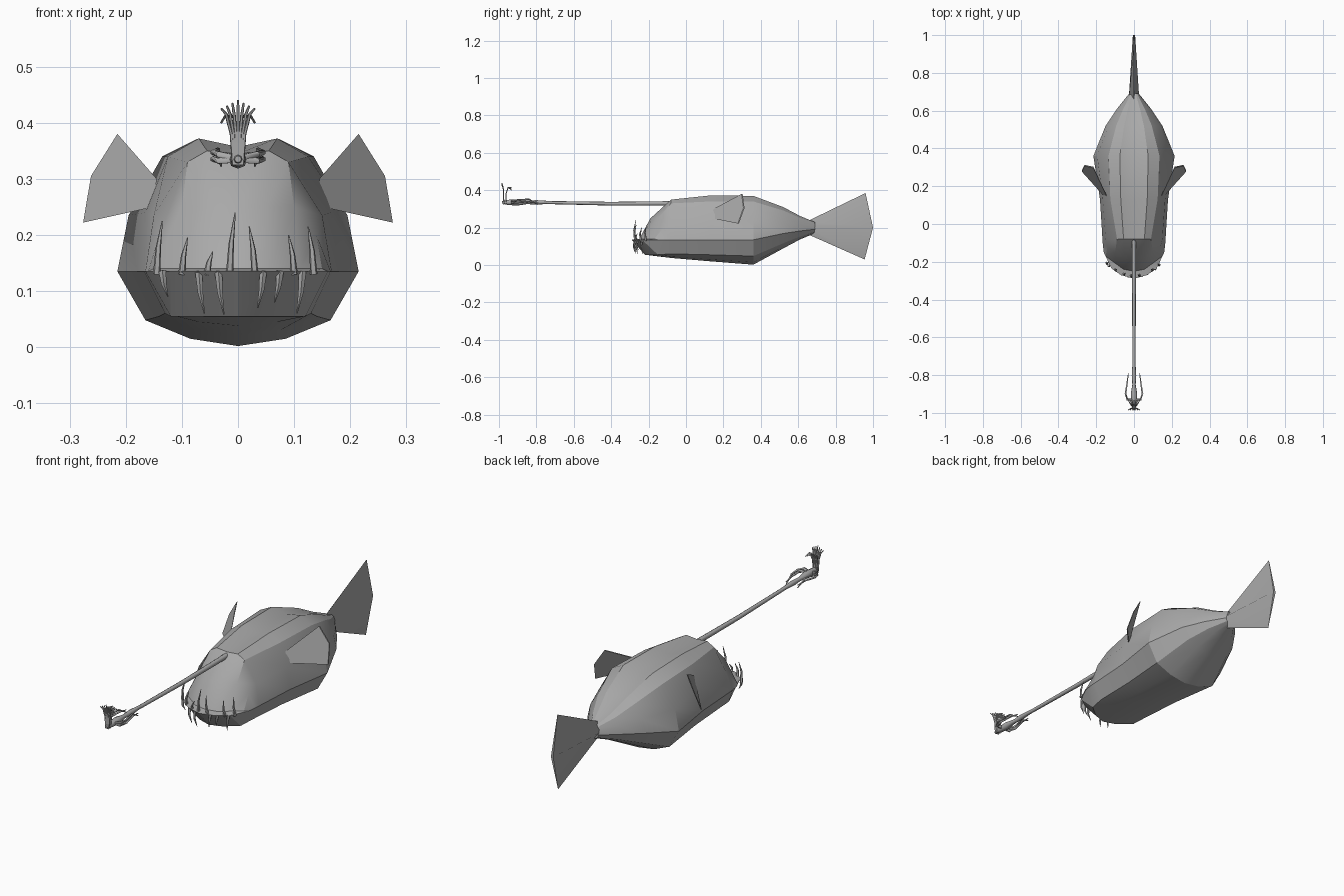
import bpy, bmesh, math
from mathutils import Vector

cube = bpy.data.objects.get("Cube")
if cube:
    bpy.data.objects.remove(cube, do_unlink=True)

skin = bpy.data.materials.new("grey_skin")
skin.use_nodes = True
GREY = (0.4, 0.4, 0.4, 1)
skin.diffuse_color = GREY
skin.node_tree.nodes["Principled BSDF"].inputs["Base Color"].default_value = GREY


def finish(name, bm, angle=25):
    bmesh.ops.remove_doubles(bm, verts=bm.verts, dist=0.0005)
    bmesh.ops.recalc_face_normals(bm, faces=bm.faces)
    mesh = bpy.data.meshes.new(name)
    bm.to_mesh(mesh)
    bm.free()
    mesh.materials.append(skin)
    obj = bpy.data.objects.new(name, mesh)
    bpy.context.collection.objects.link(obj)
    bpy.ops.object.select_all(action='DESELECT')
    obj.select_set(True)
    bpy.context.view_layer.objects.active = obj
    bpy.ops.object.shade_smooth_by_angle(angle=math.radians(angle))
    return obj


def loft(bm, rings):
    """Bridge closed rings of equal length and cap both ends."""
    loops = [[bm.verts.new(p) for p in ring] for ring in rings]
    n = len(loops[0])
    for a, b in zip(loops, loops[1:]):
        for i in range(n):
            j = (i + 1) % n
            bm.faces.new((a[i], a[j], b[j], b[i]))
    bm.faces.new(loops[0])
    bm.faces.new(loops[-1])


def mirror_ring(half):
    """Half ring from top centre to bottom centre, completed on the -x side."""
    return list(half) + [(-x, y, z) for x, y, z in reversed(half[1:-1])]


def tube(bm, points, radii, sides=6):
    pts = [Vector(p) for p in points]
    rings = []
    for i, p in enumerate(pts):
        d = (pts[min(i + 1, len(pts) - 1)] - pts[max(i - 1, 0)]).normalized()
        up = Vector((1, 0, 0)) if abs(d.x) < 0.8 else Vector((0, 0, 1))
        u = d.cross(up).normalized()
        v = d.cross(u)
        rings.append([p + radii[i] * (u * math.cos(t) + v * math.sin(t))
                      for t in (math.tau * k / sides for k in range(sides))])
    loft(bm, rings)


# Body: lips, brow, then cross-sections toward the tail
lips = [(0, -.25, .14), (.055, -.24, .14), (.11, -.2, .14), (.15, -.17, .14),
        (.16, -.15, .135), (.12, -.235, .135), (.07, -.27, .135), (0, -.29, .135)]
brow = [(0, -.19, .25), (.05, -.18, .25), (.1, -.15, .25), (.14, -.12, .2),
        (.165, -.11, .135), (.12, -.15, .055), (.06, -.2, .055), (0, -.22, .055)]


def section(y, pairs):
    return [(x, y, z) for x, z in pairs]


head = section(-.08, [(0, .345), (.055, .35), (.09, .33), (.15, .235),
                      (.167, .135), (.13, .06), (.07, .045), (0, .038)])
chest = section(.13, [(0, .357), (.07, .372), (.125, .34), (.165, .24),
                      (.18, .135), (.14, .055), (.075, .03), (0, .02)])
belly = section(.36, [(0, .357), (.075, .37), (.135, .34), (.195, .235),
                      (.215, .135), (.165, .048), (.085, .015), (0, .002)])
halves = [lips, brow, head, chest, belly]
for y, sx, sz in ((.52, .7, .6), (.61, .42, .34), (.69, .12, .16)):
    halves.append([(x * sx, y, .2 + (z - .187) * sz) for x, _, z in belly])
bm = bmesh.new()
loft(bm, [mirror_ring(h) for h in halves])
# Lip shelf: replace the front cap by a flat strip of quads
cap = max(bm.faces, key=lambda f: (len(f.verts) > 4) * -f.calc_center_median().y)
bm.faces.remove(cap)
full = mirror_ring(lips)
strip = [bm.verts.new(p) for p in full]
for a in (0, 1, 2):
    bm.faces.new([strip[k] for k in (a, a + 1, 6 - a, 7 - a)])
    bm.faces.new([strip[-k % 14] for k in (a, a + 1, 6 - a, 7 - a)])if a else \
        bm.faces.new([strip[k] for k in (0, 13, 8, 7)])
finish("body", bm)

# Tail fin: thin wedge flaring vertically
bm = bmesh.new()
loft(bm, [mirror_ring([(0, .65, .235), (.028, .66, .2), (0, .65, .165)]),
          mirror_ring([(0, .96, .385), (.006, 1, .2), (0, .955, .03)])])
finish("tail_fin", bm, 60)

# Pectoral fins
fin = [(.145, .15, .30), (.215, .30, .38), (.262, .31, .305),
       (.276, .28, .222), (.15, .14, .25)]
for side, name in ((1, "left_fin"), (-1, "right_fin")):
    bm = bmesh.new()
    loft(bm, [[(side * x, y + t, z) for x, y, z in fin] for t in (-.003, .003)])
    finish(name, bm)


# Teeth: slim curved spikes set along the lower lip
def lip_y(x):
    return -.285 + 3.2 * x * x


def tooth_row(name, teeth, root, inset):
    bm = bmesh.new()
    for x, tip in teeth:
        y = lip_y(x) + inset
        lean = .01 if x < 0 else -.01
        mid = (root + tip) / 2
        tube(bm, [(x, y, root), (x + lean * .3, y - .006, mid), (x + lean, y + .004, tip)],
             [.007, .005, .001], 5)
    finish(name, bm, 60)


tooth_row("lower_teeth", [(-.145, .225), (-.1, .195), (-.055, .17), (-.015, .24),
                          (.03, .215), (.1, .2), (.135, .215)], .13, .012)
tooth_row("upper_teeth", [(-.135, .09), (-.07, .06), (-.035, .058),
                          (.045, .07), (.075, .08), (.115, .06)], .135, .008)

# Lure: rod, bulb, side feelers and a fan of tendrils
bm = bmesh.new()
tube(bm, [(0, -.05, .33), (0, -.4, .328), (0, -.78, .335)], [.012, .01, .008], 8)
finish("lure_rod", bm, 60)

bm = bmesh.new()
tube(bm, [(0, y, .335) for y in (-.72, -.8, -.85, -.9, -.95, -.985)],
     [.007, .012, .009, .017, .014, .006], 8)
finish("lure_bulb", bm, 60)

bm = bmesh.new()
for s in (1, -1):
    for dz in (0, .012):
        tube(bm, [(0, -.93, .335), (s * .035, -.93, .332 + dz), (s * .045, -.9, .335 + dz),
                  (s * .036, -.84, .34 + dz), (s * .03, -.79, .335 - dz)],
             [.007, .006, .005, .004, .002])
finish("lure_feelers", bm, 60)

bm = bmesh.new()
for k in range(-3, 4):
    for back in (0, 1):
        x = k * .01
        y = -.975 + back * .012
        tip = (x, y + back * .04 - .01, .44 - abs(k) * .005 - back * .025)
        tube(bm, [(x * .25, y, .325), (x * .4, y, .38), (x * .7, y + back * .015 - .003, .415), tip],
             [.0035, .003, .003, .002], 5)
finish("lure_tendrils", bm, 60)
